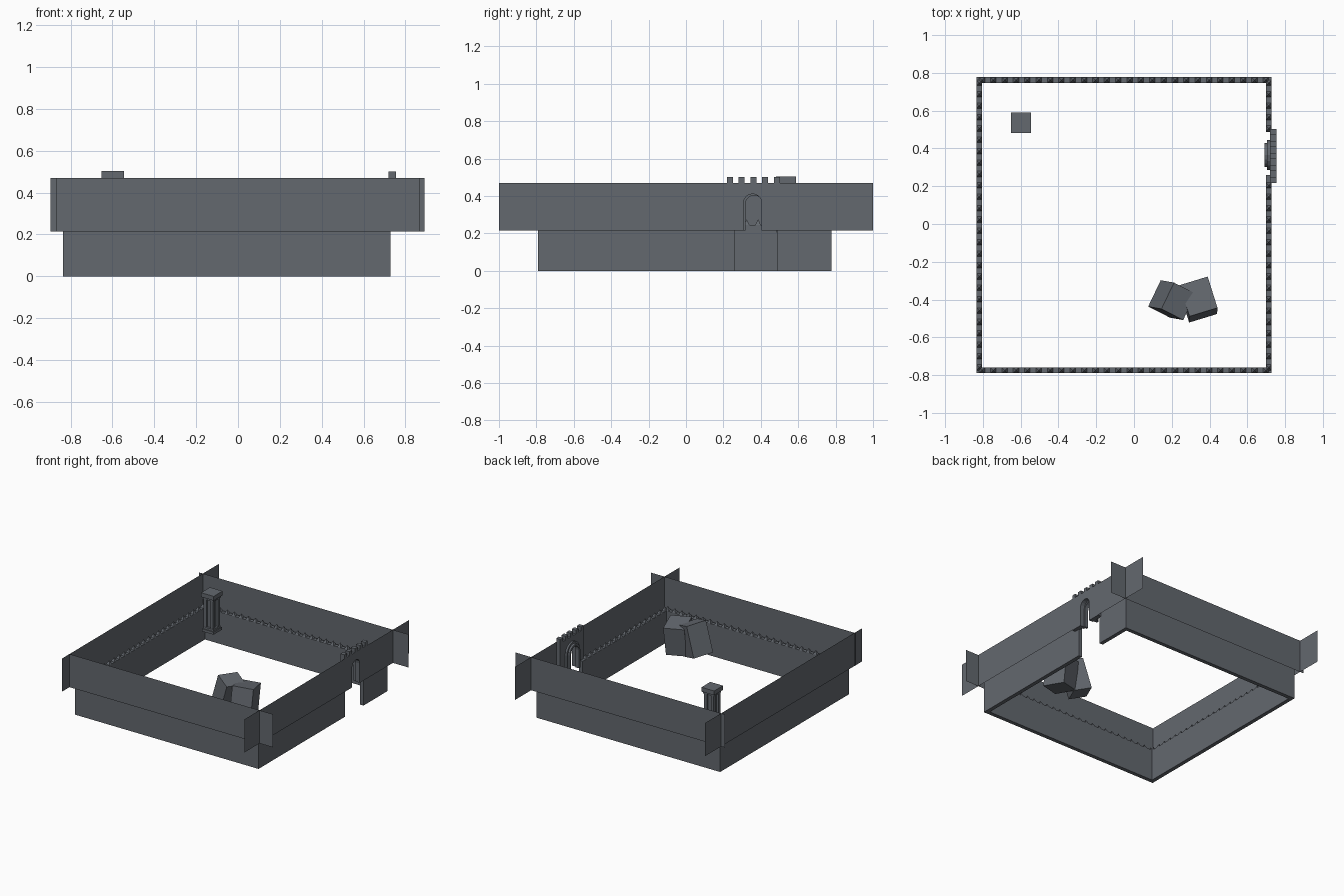
import bpy, bmesh, math
from mathutils import Matrix, Vector, Euler

if "Cube" in bpy.data.objects:
    bpy.data.objects.remove(bpy.data.objects["Cube"])

stone = bpy.data.materials.new("slate_grey")
stone.diffuse_color = (0.125, 0.138, 0.157, 1)
stone.use_nodes = True
stone.node_tree.nodes["Principled BSDF"].inputs["Base Color"].default_value = stone.diffuse_color


def finish(name, bm):
    if any(len(e.link_faces) > 1 for e in bm.edges):
        bmesh.ops.recalc_face_normals(bm, faces=bm.faces)
    me = bpy.data.meshes.new(name)
    bm.to_mesh(me)
    bm.free()
    me.materials.append(stone)
    ob = bpy.data.objects.new(name, me)
    bpy.context.collection.objects.link(ob)
    return ob


def add_box(bm, x0, x1, y0, y1, z0, z1):
    m = Matrix.Translation(((x0 + x1) / 2, (y0 + y1) / 2, (z0 + z1) / 2)) \
        @ Matrix.Diagonal((x1 - x0, y1 - y0, z1 - z0, 1))
    bmesh.ops.create_cube(bm, size=1, matrix=m)


def profile_yz(name, pts, x, depth=0):
    """Outline in the y-z plane, optionally thickened along x."""
    bm = bmesh.new()
    f = bm.faces.new([bm.verts.new((x, y, z)) for y, z in pts])
    if depth:
        r = bmesh.ops.extrude_face_region(bm, geom=[f])
        bmesh.ops.translate(bm, vec=(depth, 0, 0),
                            verts=[v for v in r["geom"] if isinstance(v, bmesh.types.BMVert)])
        if not any(g.normal.length < 0 or abs(g.calc_center_median().x - x) < 1e-6 for g in bm.faces):
            bm.faces.new([v for v in bm.verts if abs(v.co.x - x) < 1e-6])
    bm.normal_update()
    bmesh.ops.triangulate(bm, faces=[g for g in bm.faces if len(g.verts) > 4], ngon_method='EAR_CLIP')
    return finish(name, bm)


X0, X1, Y0, Y1 = -0.835, 0.728, -0.79, 0.777   # outer wall outline
T, H, PB, TOP = 0.03, 0.245, 0.215, 0.47       # wall thickness, wall top, panel bottom and top
OUT = 0.028                                    # panels stand just outside the walls
GATE0, GATE1, GY = 0.26, 0.487, 0.356

# Low foundation walls, the right one split at the gate
for name, b in {
    "front_wall": (X0, X1, Y0, Y0 + T),
    "back_wall": (X0, X1, Y1 - T, Y1),
    "left_wall": (X0, X0 + T, Y0 + T, Y1 - T),
    "right_wall_front": (X1 - T, X1, Y0 + T, GATE0),
    "right_wall_back": (X1 - T, X1, GATE1, Y1 - T),
}.items():
    bm = bmesh.new()
    add_box(bm, *b, 0, H)
    finish(name, bm)

# Small pointed studs along the wall tops
bm = bmesh.new()


def stud(x, y):
    bmesh.ops.create_cone(bm, cap_ends=False, segments=4, radius1=T * 0.7, radius2=0, depth=0.03,
                          matrix=Matrix.Translation((x, y, H + 0.015)) @ Matrix.Rotation(math.pi / 4, 4, 'Z'))


N = 26
for i in range(N):
    t = (i + 0.5) / N
    x = X0 + t * (X1 - X0)
    y = Y0 + t * (Y1 - Y0)
    stud(x, Y0 + T / 2)
    stud(x, Y1 - T / 2)
    stud(X0 + T / 2, y)
    if not GATE0 - 0.01 < y < GATE1 + 0.01:
        stud(X1 - T / 2, y)
finish("wall_studs", bm)


# Thin upper panels that cross past each other at the corners
def panel_xz(name, y, x0, x1):
    bm = bmesh.new()
    bm.faces.new([bm.verts.new(p) for p in
                  ((x0, y, PB), (x1, y, PB), (x1, y, TOP), (x0, y, TOP))])
    finish(name, bm)


def arch(cy, half, spring, n=8):
    """Half-circle points from low y to high y."""
    return [(cy - half * math.cos(math.pi * i / n), spring + half * math.sin(math.pi * i / n))
            for i in range(n + 1)]


panel_xz("front_panel", Y0 - OUT, -0.87, 0.87)
panel_xz("back_panel", Y1 + OUT, -0.895, 0.89)
profile_yz("left_panel", [(-0.91, PB), (1, PB), (1, TOP), (-0.91, TOP)], X0 - OUT)
opening = [(GY - 0.048, PB)] + arch(GY, 0.048, 0.363) + [(GY + 0.048, PB)]
profile_yz("right_panel", [(-1, PB)] + opening + [(1, PB), (1, TOP), (-1, TOP)], X1 + OUT)

# Gatehouse slab with battlements behind the right panel
y_lo, w, pitch = 0.218, 0.032, 0.063
battlement = []
for i in reversed(range(5)):
    y = y_lo + i * pitch
    battlement += [(y + w, TOP), (y + w, 0.5), (y, 0.5), (y, TOP)]
y_hi = y_lo + 4 * pitch + w
profile_yz("gatehouse", [(y_lo, PB)] + opening + [(y_hi, PB)] + battlement, 0.72, 0.034)

# Two stepped arch mouldings on the inside of the gate
for name, ro, ri, x in (("outer_arch", 0.079, 0.06, 0.705), ("inner_arch", 0.064, 0.048, 0.69)):
    c = GY + 0.009
    outer = [(c - ro, PB)] + arch(c, ro, 0.355) + [(c + ro, PB)]
    inner = [(c - ri, PB)] + arch(c, ri, 0.355) + [(c + ri, PB)]
    profile_yz(name, outer + inner[::-1], x, 0.72 - x)

# Pillar: plinth, core, four corner shafts and cap
px, py = -0.598, 0.535
for name, parts in {
    "pillar_base": [(0.05, 0.205, 0.225), (0.043, 0.225, 0.24)],
    "pillar_core": [(0.026, 0.24, 0.465)],
    "pillar_cap": [(0.045, 0.455, 0.47), (0.054, 0.47, 0.503)],
}.items():
    bm = bmesh.new()
    for r, z0, z1 in parts:
        add_box(bm, px - r, px + r, py - r, py + r, z0, z1)
    finish(name, bm)
bm = bmesh.new()
for sx in (-1, 1):
    for sy in (-1, 1):
        cx, cy = px + sx * 0.029, py + sy * 0.029
        add_box(bm, cx - 0.012, cx + 0.012, cy - 0.012, cy + 0.012, 0.24, 0.455)
finish("pillar_shafts", bm)

# Two leaning rubble blocks
for name, loc, size, rot in (
    ("right_rubble_block", (0.341, -0.400, 0.285), (0.155, 0.175, 0.22), (-8, 3, 17)),
    ("left_rubble_block", (0.201, -0.403, 0.30), (0.135, 0.155, 0.235), (-5, 17, -27)),
):
    bm = bmesh.new()
    r = Euler([math.radians(a) for a in rot]).to_matrix().to_4x4()
    bmesh.ops.create_cube(bm, size=1, matrix=Matrix.Translation(Vector(loc)) @ r @ Matrix.Diagonal((*size, 1)))
    finish(name, bm)
